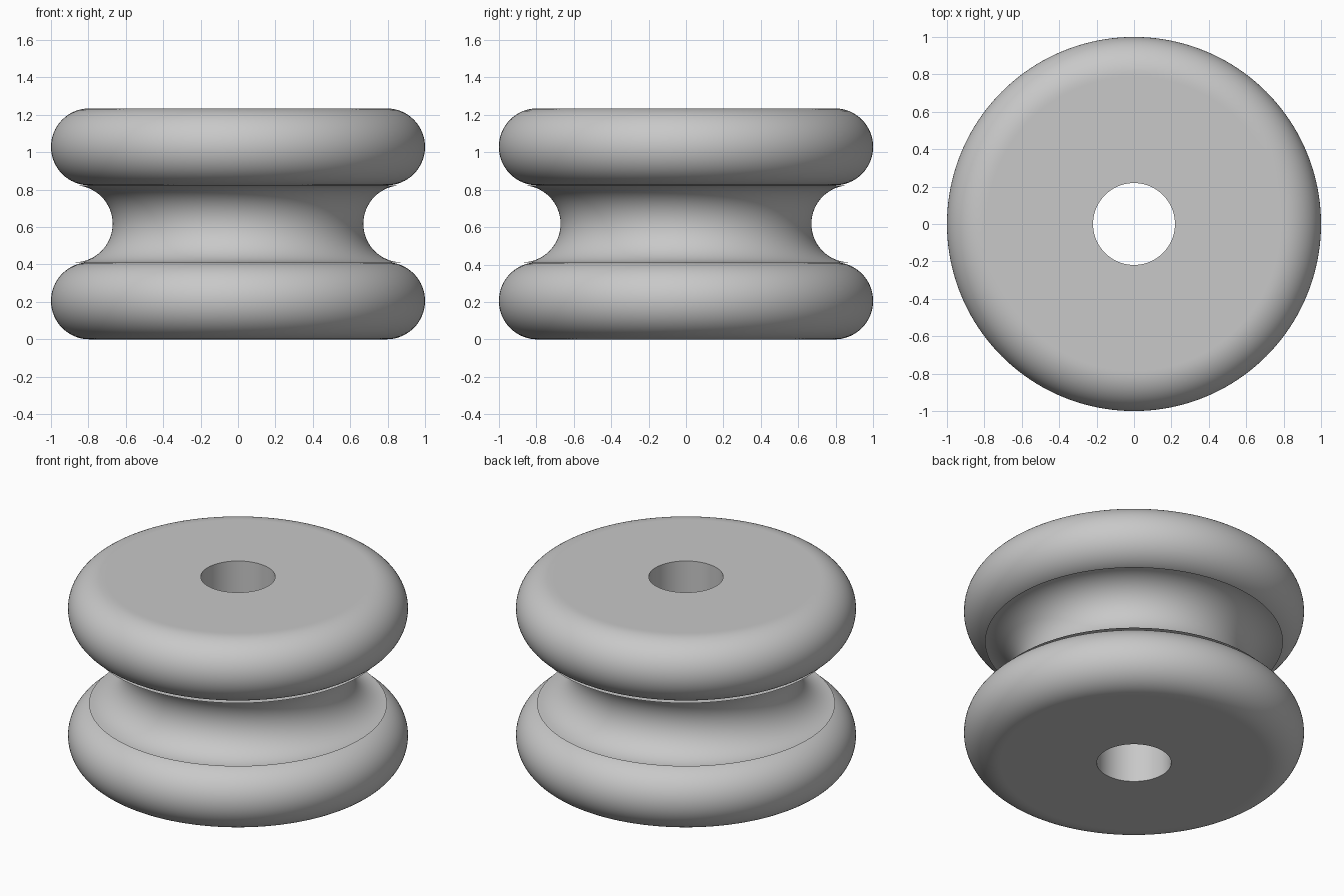
import bpy, bmesh
from math import sin, cos, pi, radians

if "Cube" in bpy.data.objects:
    bpy.data.objects.remove(bpy.data.objects["Cube"])

R = 0.2058                # rim and groove radius
RIM = 1.0 - R             # centre of the rounded rims
LIP = 0.876               # outer radius of the groove's thin lips
BORE = 0.219              # centre hole
SEGMENTS = 160


def arc(r, z, start, end, steps=32):
    """Points (radius, height) along an arc, angles in degrees."""
    angles = [radians(start + (end - start) * i / steps) for i in range(steps + 1)]
    return [(r + R * cos(a), z + R * sin(a)) for a in angles]


# Closed half-section: bore, lower rim, lipped groove, upper rim
# (the extra points near the rims keep the end faces flat)
profile = [(BORE, 0), (RIM - 0.01, 0)]
profile += arc(RIM, R, -90, 90)
profile += arc(LIP, 3 * R, 270, 90)
profile += arc(RIM, 5 * R, -90, 90)
profile += [(RIM - 0.01, 6 * R), (BORE, 6 * R)]

# Turn the section around z
bm = bmesh.new()
verts = [bm.verts.new((r, 0, z)) for r, z in profile]
edges = [bm.edges.new((a, b)) for a, b in zip(verts, verts[1:] + verts[:1])]
bmesh.ops.spin(bm, geom=verts + edges, cent=(0, 0, 0), axis=(0, 0, 1),
               angle=2 * pi, steps=SEGMENTS, use_merge=False)
bmesh.ops.remove_doubles(bm, verts=bm.verts, dist=1e-5)
bmesh.ops.recalc_face_normals(bm, faces=bm.faces)
mesh = bpy.data.meshes.new("grooved_roller")
bm.to_mesh(mesh)
bm.free()

roller = bpy.data.objects.new("grooved_roller", mesh)
bpy.context.collection.objects.link(roller)

# Single plain grey
grey = bpy.data.materials.new("light_grey")
grey.diffuse_color = (0.58, 0.58, 0.58, 1)
grey.use_nodes = True
grey.node_tree.nodes["Principled BSDF"].inputs["Base Color"].default_value = grey.diffuse_color
mesh.materials.append(grey)

bpy.context.view_layer.objects.active = roller
roller.select_set(True)
bpy.ops.object.shade_smooth_by_angle(angle=radians(30))
